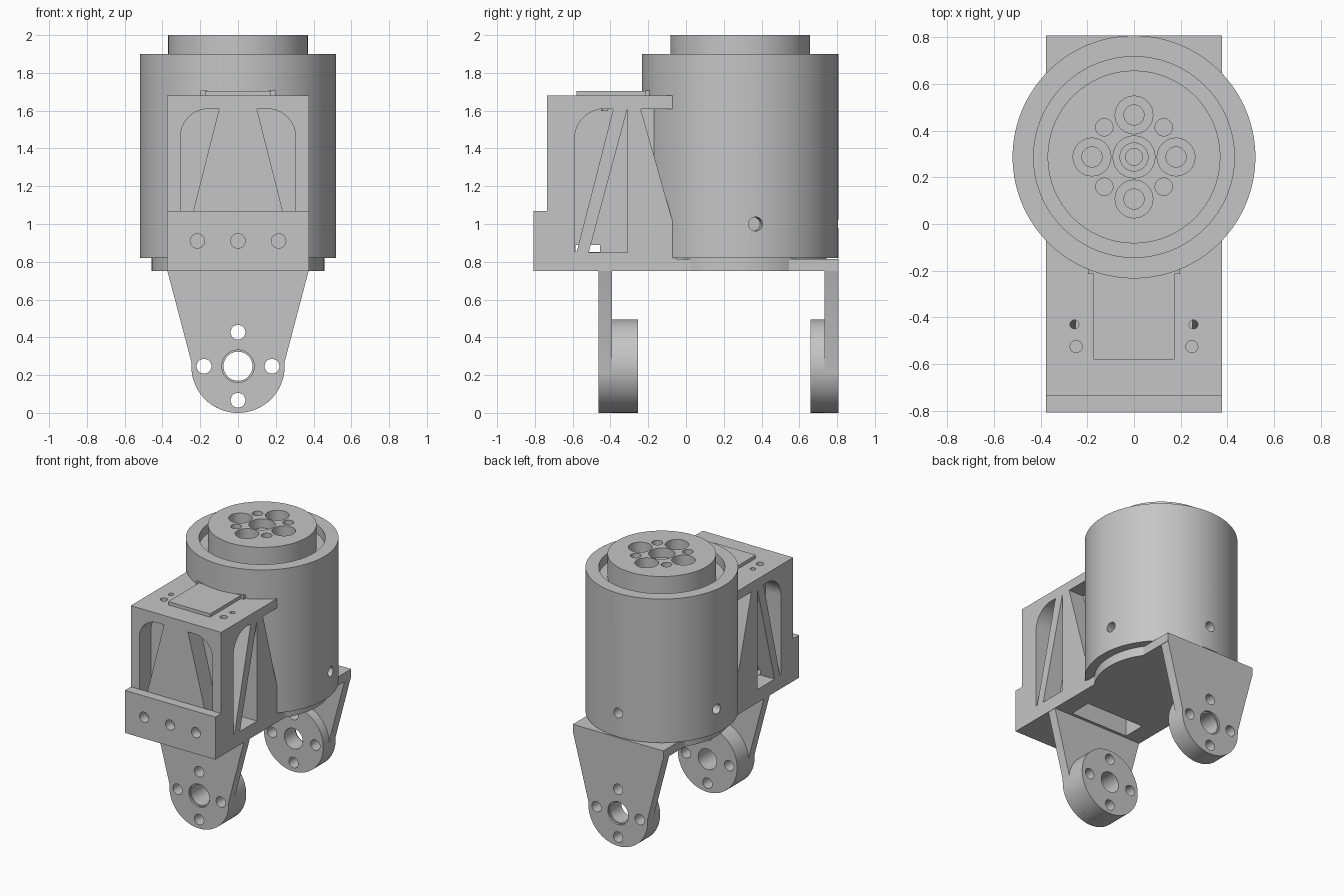
import bpy, bmesh, math

if "Cube" in bpy.data.objects:
    bpy.data.objects.remove(bpy.data.objects["Cube"])

grey = bpy.data.materials.new("machined_grey")
grey.use_nodes = True
colour = (0.56, 0.56, 0.56, 1)
grey.diffuse_color = colour
grey.node_tree.nodes["Principled BSDF"].inputs["Base Color"].default_value = colour

CY = 0.287      # centre of the round housing along y
PIVOT = 0.247   # height of the leg pivots, also the lug radius
W = 0.376       # half width of the bracket


def prism(name, pts, axis, a, b):
    """Extrude a 2D outline along an axis; remaining axes keep their order."""
    bm = bmesh.new()

    def place(p, t):
        return {"x": (t, *p), "y": (p[0], t, p[1]), "z": (*p, t)}[axis]
    low = [bm.verts.new(place(p, a)) for p in pts]
    high = [bm.verts.new(place(p, b)) for p in pts]
    bm.faces.new(low)
    bm.faces.new(high)
    for i in range(len(pts)):
        j = (i + 1) % len(pts)
        bm.faces.new((low[i], low[j], high[j], high[i]))
    bmesh.ops.recalc_face_normals(bm, faces=bm.faces)
    mesh = bpy.data.meshes.new(name)
    bm.to_mesh(mesh)
    bm.free()
    mesh.materials.append(grey)
    obj = bpy.data.objects.new(name, mesh)
    bpy.context.collection.objects.link(obj)
    return obj


def arc(u, v, r, start, end, n):
    angles = [math.radians(start + (end - start) * i / n) for i in range(n + 1)]
    return [(u + r * math.cos(t), v + r * math.sin(t)) for t in angles]


def disc(name, u, v, r, axis, a, b, n=32):
    return prism(name, arc(u, v, r, 0, 360, n)[:-1], axis, a, b)


def box(name, x0, x1, y0, y1, z0, z1):
    return prism(name, [(x0, y0), (x1, y0), (x1, y1), (x0, y1)], "z", z0, z1)


def cut(obj, cutters):
    """Subtract each cutter, bake the result and discard the cutter."""
    for c in cutters:
        c.hide_render = True
        mod = obj.modifiers.new("cut", "BOOLEAN")
        mod.operation, mod.solver, mod.object = "DIFFERENCE", "EXACT", c
        bpy.context.view_layer.update()
        graph = bpy.context.evaluated_depsgraph_get()
        baked = bpy.data.meshes.new_from_object(obj.evaluated_get(graph))
        obj.modifiers.clear()
        obj.data = baked
        bpy.data.objects.remove(c)
    return obj


def ring(u, v, dist, start, r, axis, a, b):
    """Four round cutters spaced evenly about a centre."""
    return [disc("hole", p, q, r, axis, a, b)
            for p, q in arc(u, v, dist, start, start + 360, 4)[:-1]]


parts = []

# Round housing with a groove at the top and three screw holes
housing = disc("housing", 0, CY, 0.52, "z", 0.82, 1.9, 128)
cutters = [disc("groove", 0, CY, 0.43, "z", 1.83, 2, 96)]
for deg in (9, 90, 171):
    c = disc("screw_hole", 0, 1.0, 0.037, "x", 0.44, 0.6)
    c.location.y = CY
    # turn about the housing axis
    c.rotation_euler.z = math.radians(deg)
    cutters.append(c)
parts.append(cut(housing, cutters))
parts.append(disc("lower_flange", 0, CY, 0.457, "z", 0.75, 0.84, 128))

# Output hub with stepped holes
hub = disc("output_hub", 0, CY, 0.37, "z", 1.82, 2.0, 96)
cutters = [disc("bore", 0, CY, r, "z", z, 2.1)
           for r, z in ((0.09, 1.93), (0.06, 1.89), (0.036, 1.85))]
cutters += ring(0, CY, 0.18, 0, 0.081, "z", 1.91, 2.1)
cutters += ring(0, CY, 0.18, 0, 0.043, "z", 1.85, 2.1)
cutters += ring(0, CY, 0.18, 45, 0.037, "z", 1.87, 2.1)
parts.append(cut(hub, cutters))

# Front block with braced windows
block = box("front_block", -W, W, -0.737, -0.05, 0.76, 1.68)
cutters = []
for s in (-1, 1):
    # rounded window on the front, beside the centre brace
    rounded = arc(-0.155, 1.46, 0.15, 180, 90, 10)
    pts = rounded + [(-0.1, 1.61), (-0.29, 0.86), (-0.305, 0.86)]
    cutters.append(prism("window", [(s * x, z) for x, z in pts], "y", -0.8, -0.6))
    # three windows on each side
    rounded = arc(-0.43, 1.45, 0.16, 180, 90, 10)
    sides = [rounded + [(-0.385, 1.61), (-0.578, 0.855), (-0.59, 0.855)],
             [(-0.31, 1.61), (-0.515, 0.85), (-0.31, 0.85)],
             [(-0.24, 1.61), (-0.03, 1.61), (-0.03, 0.87)]]
    for pts in sides:
        cutters.append(prism("window", pts, "x", s * 0.25, s * 0.5))
    # fixing holes in the top
    cutters.append(disc("hole", s * 0.255, -0.43, 0.019, "z", 1.6, 1.8, 16))
    cutters.append(disc("hole", s * 0.248, -0.525, 0.026, "z", 1.6, 1.8, 16))
cutters.append(box("gap", -0.26, 0.26, -0.585, -0.455, 0.852, 0.89))
cutters.append(box("underside_slot", -0.24, 0.24, -0.37, -0.2, 0.7, 0.89))
parts.append(cut(block, cutters))
parts.append(box("top_cover", -0.174, 0.174, -0.58, -0.2, 1.67, 1.705))
parts.append(box("cover_rear_lip", -0.198, 0.198, -0.215, -0.19, 1.67, 1.708))

# Front mounting bar with three holes
bar = box("mounting_bar", -W, W, -0.807, -0.735, 0.75, 1.07)
parts.append(cut(bar, [disc("hole", x, 0.91, 0.038, "y", -0.9, -0.7)
                       for x in (-0.215, 0, 0.215)]))

# Base plate
base = box("base_plate", -W, W, -0.74, 0.807, 0.75, 0.815)
parts.append(cut(base, [box("slot", -0.24, 0.24, -0.37, -0.2, 0.7, 0.9)]))


def leg(name, plate0, plate1, lug0, lug1, bevel_y):
    """Tapered plate and a thick round lug, both drilled alike."""
    outline = arc(0, PIVOT, PIVOT, 188, 352, 40)
    outline = [(-W, 0.76)] + [(-PIVOT, 0.27)] + outline + [(PIVOT, 0.27), (W, 0.76)]
    plate = prism(name + "_plate", outline, "y", plate0, plate1)
    lug = disc(name + "_lug", 0, PIVOT, PIVOT, "y", lug0, lug1, 80)
    for obj in (plate, lug):
        holes = [disc("bore", 0, PIVOT, 0.077, "y", -1, 1)]
        holes += ring(0, PIVOT, 0.18, 0, 0.039, "y", -1, 1)
        if obj is plate:
            holes.append(disc("recess", 0, PIVOT, 0.086, "y", bevel_y - 0.015, bevel_y + 0.015))
        parts.append(cut(obj, holes))


leg("front_leg", -0.462, -0.392, -0.392, -0.255, -0.462)
leg("back_leg", 0.732, 0.807, 0.66, 0.732, 0.807)

# Smooth round surfaces while keeping edges crisp
bpy.ops.object.select_all(action="DESELECT")
for obj in parts:
    obj.select_set(True)
bpy.context.view_layer.objects.active = parts[0]
bpy.ops.object.shade_smooth_by_angle(angle=math.radians(30))
